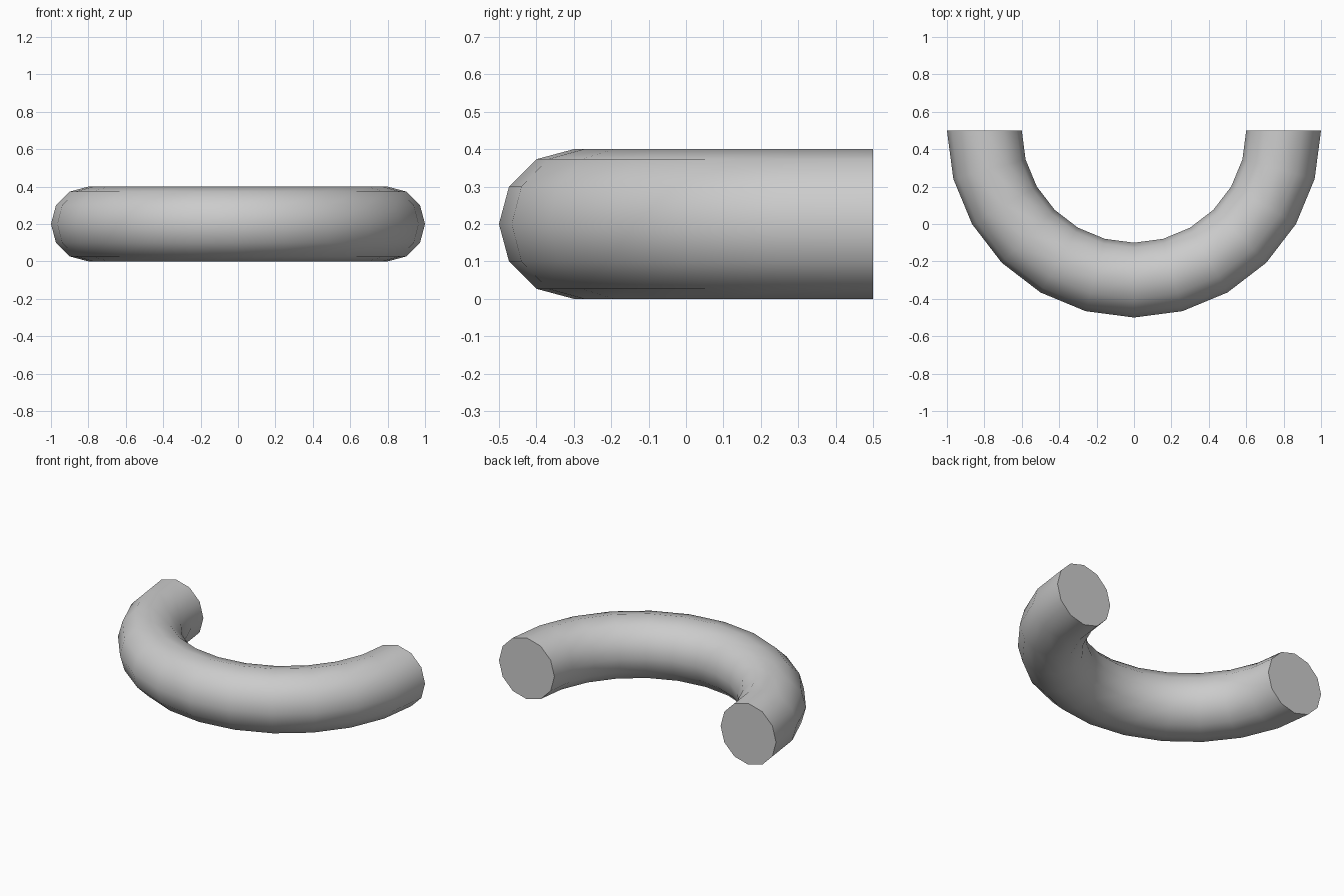
import bpy, bmesh
from math import sin, cos, pi, radians

if "Cube" in bpy.data.objects:
    bpy.data.objects.remove(bpy.data.objects["Cube"])

R, r = 0.8, 0.2        # bend radius, tube radius
SEGS, SIDES = 12, 12   # steps along the half turn, sides of the tube

bm = bmesh.new()

# Rings of the half-turn tube, opening towards the back
rings = []
for i in range(SEGS + 1):
    a = pi + pi * i / SEGS
    ring = []
    for j in range(SIDES):
        b = 2 * pi * j / SIDES
        d = R + r * cos(b)
        ring.append(bm.verts.new((d * cos(a), 0.5 + d * sin(a), 0.2 + r * sin(b))))
    rings.append(ring)

# Tube wall
for p, q in zip(rings, rings[1:]):
    for j in range(SIDES):
        k = (j + 1) % SIDES
        bm.faces.new((p[j], q[j], q[k], p[k]))

# Flat end caps
bm.faces.new(rings[0])
bm.faces.new(rings[-1])
bmesh.ops.recalc_face_normals(bm, faces=bm.faces)

mesh = bpy.data.meshes.new("curved_tube")
bm.to_mesh(mesh)
bm.free()
tube = bpy.data.objects.new("curved_tube", mesh)
bpy.context.collection.objects.link(tube)

# Smooth wall, sharp cap rims
bpy.context.view_layer.objects.active = tube
tube.select_set(True)
bpy.ops.object.shade_smooth_by_angle(angle=radians(45))
